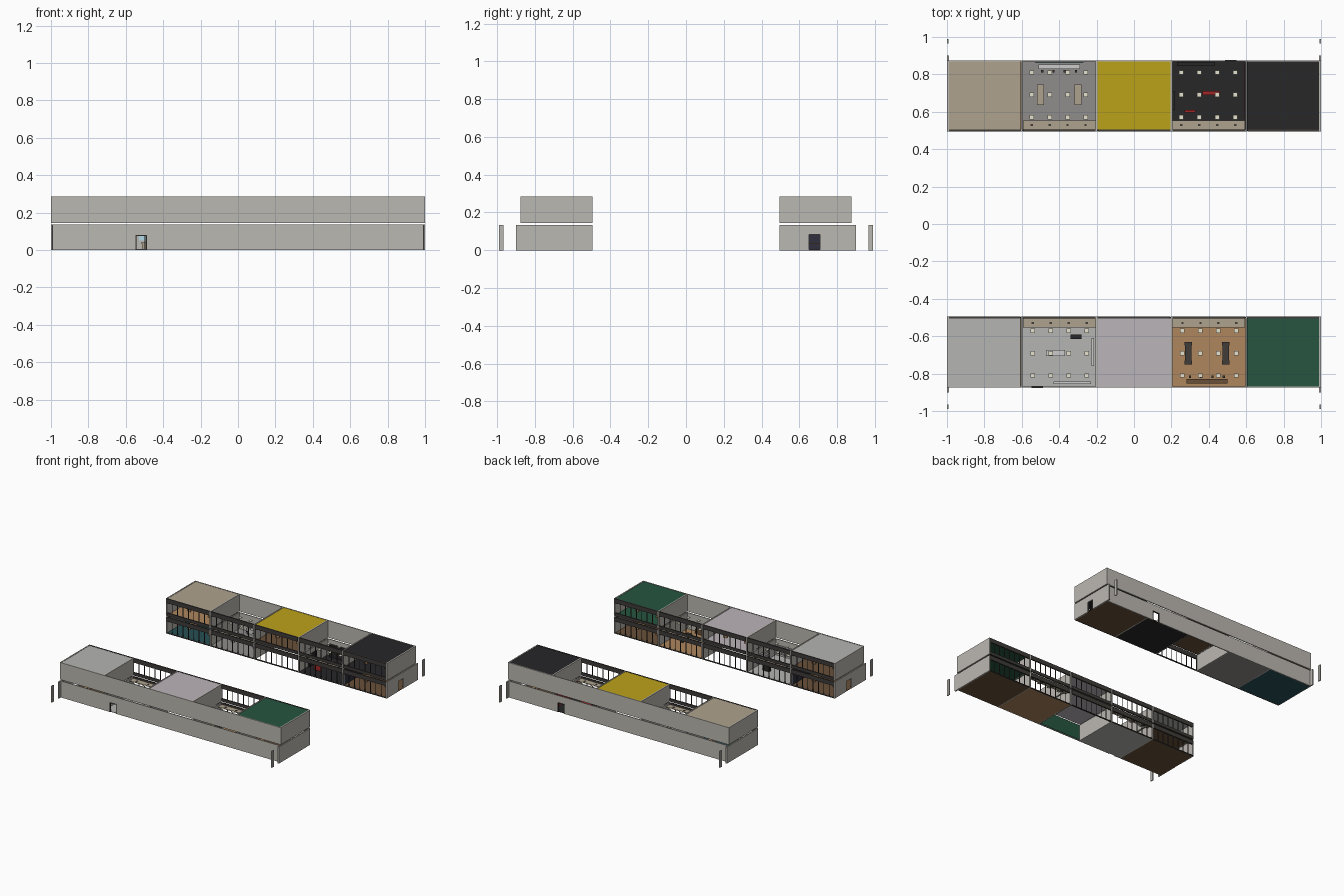
import bpy, bmesh

if "Cube" in bpy.data.objects:
    bpy.data.objects.remove(bpy.data.objects["Cube"])

mats = {}
PAL = {
    'wall': (.50, .48, .44), 'dark': (.05, .045, .04), 'black': (.02, .02, .022), 'navy': (.03, .03, .05),
    'beige': (.42, .36, .27), 'yellow': (.5, .36, .01), 'pale': (.46, .46, .45), 'lilac': (.5, .46, .49),
    'green': (.02, .09, .05), 'grey': (.28, .27, .26), 'wood': (.42, .24, .11), 'brown': (.14, .08, .04),
    'teal': (.02, .08, .09), 'cream': (.8, .76, .62), 'red': (.35, .02, .02), 'white': (.75, .75, .75),
    'blue': (.45, .7, .8),
}


def mat(c):
    if c not in mats:
        mats[c] = bpy.data.materials.new(c)
        mats[c].diffuse_color = (*PAL[c], 1)
    return mats[c]


def boxes(name, items, colour, s):
    """One object of boxes (x0,x1,y0,y1,z0,z1) in north row space; s=-1 turns it half round."""
    bm = bmesh.new()
    for x0, x1, y0, y1, z0, z1 in items:
        for v in bmesh.ops.create_cube(bm, size=1)['verts']:
            v.co.x = s * (x0 + (v.co.x + .5) * (x1 - x0))
            v.co.y = s * (y0 + (v.co.y + .5) * (y1 - y0))
            v.co.z = z0 + (v.co.z + .5) * (z1 - z0)
    me = bpy.data.meshes.new(name)
    bm.to_mesh(me)
    bm.free()
    ob = bpy.data.objects.new(name, me)
    bpy.context.collection.objects.link(ob)
    me.materials.append(mat(colour))
    return ob


LEVELS = [('lower', 0, .135), ('upper', .145, .285)]


def shell(row, s):
    # back walls, the lower one with a service door opening
    boxes(row + '_lower_back_wall', [(-1, .49, .868, .875, 0, .135), (.545, 1, .868, .875, 0, .135),
                                     (.49, .545, .868, .875, .078, .135)], 'wall', s)
    boxes(row + '_upper_back_wall', [(-1, 1, .868, .875, .145, .285)], 'wall', s)
    # end walls with side door, and gate posts
    boxes(row + '_lower_end_wall', [(-1, -.99, .495, .9, 0, .135), (.99, 1, .495, .65, 0, .135),
                                    (.99, 1, .71, .9, 0, .135), (.99, 1, .65, .71, .083, .135)], 'wall', s)
    boxes(row + '_upper_end_wall', [(x, x + .01, .495, .875, .145, .285) for x in (-1, .99)], 'wall', s)
    boxes(row + '_gate_post', [(x, x + .008, .965, .99, 0, .135) for x in (-1, .992)], 'wall', s)
    # party walls between the five bays
    for lv, z0, z1 in LEVELS:
        boxes(f'{row}_{lv}_party_wall', [(x - .005, x + .005, .495, .87, z0, z1)
                                         for x in (-.6, -.2, .2, .6)], 'wall', s)
    # shop fronts: fascia, sill, transom and mullions
    for lv, z0, z1 in LEVELS:
        sill = .006 if lv == 'lower' else .024
        parts = []
        for i in range(5):
            a, b = -.993 + .4 * i, -.607 + .4 * i
            a, b = (a, b + .002)
            parts += [(a, b, .494, .504, z1 - .035, z1), (a, b, .494, .504, z0, z0 + sill)]
            for k in range(9):
                x = a + (b - a) * k / 8
                parts.append((x - .002, x + .002, .497, .502, z0 + sill, z1 - .035))
        boxes(f'{row}_{lv}_shop_front', parts, 'dark', s)


def bay(i, s):
    """x range of bay i (0..4 from world left) in row space."""
    a, b = -.994 + .4 * i, -.606 + .4 * i
    return (a, b) if s > 0 else (-b, -a)


def lining(row, s, i, lv, colour):
    # coloured panelling on the back of a shop
    a, b = bay(i, s)
    z0, z1 = LEVELS[lv][1:]
    if lv == 0 and i == (4 if s > 0 else 0):
        boxes(f'{row}_side_panel', [(.606, .609, .51, .865, .004, .13)], 'navy', s)
    boxes(f'{row}_bay{i}_back_panel', [(a + .004, b - .004, .863, .867, z0 + .004, z1 - .006)], colour, s)


def roof(row, s, i, colour):
    a, b = bay(i, s)
    boxes(f'{row}_bay{i}_roof', [(a, b, .504, .868, .278, .283)], colour, s)


def floor(row, s, i, colour, lv=0):
    a, b = bay(i, s)
    z = LEVELS[lv][1]
    boxes(f'{row}_bay{i}_{LEVELS[lv][0]}_floor', [(a - .004, b + .004, .502, .87, z, z + .004)], colour, s)


def ceiling_fittings(row, s, i):
    # ceiling light panels and the soffit behind the shop front
    a, b = bay(i, s)
    xs = [a + .047 + k * .096 for k in range(4)]
    boxes(f'{row}_bay{i}_light_panel', [(x - .012, x + .012, y - .012, y + .012, .126, .13)
                                        for x in xs for y in (.57, .69, .81)], 'cream', s)
    boxes(f'{row}_bay{i}_soffit', [(a, b, .504, .553, .116, .121)], 'beige', s)
    boxes(f'{row}_bay{i}_spotlight', [(x - .006, x + .006, .523, .535, .11, .1235) for x in xs], 'dark', s)


def tables(name, s, xs, colour, z=0):
    # long display tables on two end legs
    parts = []
    for x in xs:
        parts += [(x - .018, x + .018, .635, .745, z + .034, z + .039)]
        parts += [(x - .014, x + .014, y, y + .008, z + .004, z + .034) for y in (.642, .73)]
    boxes(name, parts, colour, s)


def counter(name, s, x0, x1, colour, z=0, stools=True):
    # counter near the back wall with a row of stools
    boxes(name, [(x0, x1, .83, .852, z + .004, z + .04)], colour, s)
    if stools:
        parts = []
        for k in range(4):
            x = x0 + .02 + (x1 - x0 - .04) * k / 3
            parts += [(x - .006, x + .006, .811, .823, z + .025, z + .029),
                      (x - .0015, x + .0015, .8155, .8185, z + .004, z + .025)]
        boxes(name + '_stools', parts, 'dark', s)


rows = [
    # name, turn, roofs, lower floors, lower linings, upper floors, upper linings
    ('north', 1, {0: 'beige', 2: 'yellow', 4: 'black'}, {0: 'teal', 1: 'grey', 3: 'black', 4: 'brown'},
     {0: 'teal', 2: 'brown', 4: 'wood'}, {0: 'wood', 2: 'brown', 4: 'black'}, {0: 'wood', 2: 'pale', 4: 'black'}),
    ('south', -1, {0: 'pale', 2: 'lilac', 4: 'green'}, {0: 'brown', 1: 'pale', 3: 'wood', 4: 'brown'},
     {0: 'wood', 2: 'green', 4: 'wood'}, {0: 'brown', 2: 'lilac', 4: 'green'}, {0: 'wood', 2: 'lilac', 4: 'wood'}),
]
for row, s, roofs, floors, linings, ufloors, ulinings in rows:
    shell(row, s)
    for i, c in roofs.items():
        roof(row, s, i, c)
    for lv, group in ((0, floors), (1, ufloors)):
        for i, c in group.items():
            floor(row, s, i, c, lv)
    for lv, group in ((0, linings), (1, ulinings)):
        for i, c in group.items():
            lining(row, s, i, lv, c)
    for i in (1, 3):
        ceiling_fittings(row, s, i)
    # fittings of the roofed shops
    for lv, bays in ((0, (0, 4)), (1, (0, 2, 4))):
        for i in bays:
            a, b = bay(i, s)
            z = LEVELS[lv][1]
            tables(f'{row}_{LEVELS[lv][0]}_bay{i}_table', s, (a + .1, b - .1), 'wood', z)
            counter(f'{row}_{LEVELS[lv][0]}_bay{i}_counter', s, a + .08, b - .08, 'brown', z)

# cafes in the open bays
tables('north_cafe_table', 1, (-.5, -.3), 'beige')
counter('north_cafe_counter', 1, -.51, -.29, 'white')
boxes('north_cafe_menu_panel', [(-.53, -.27, .86, .866, .05, .075)], 'blue', 1)
tables('south_cafe_table', -1, (-.29, -.49), 'dark')
boxes('south_cafe_table_end', [(x - .02, x + .02, y, y + .02, .036, .041)
                               for x in (-.29, -.49) for y in (.63, .73)], 'dark', -1)
counter('south_cafe_counter', -1, -.5, -.28, 'brown')

# fittings of the two display shops
boxes('red_display', [(.365, .46, .69, .712, .004, .045), (.27, .33, .596, .61, .004, .045)], 'red', 1)
boxes('red_wall_panel', [(.59, .594, .56, .86, .01, .12)], 'red', 1)
boxes('black_shelves', [(.23, .43, .845, .866, .004, .1), (.207, .22, .61, .71, .004, .1)], 'black', 1)
boxes('white_display_table', [(.37, .47, .675, .705, .033, .038), (.375, .385, .68, .7, .004, .033),
                              (.455, .465, .68, .7, .004, .033)], 'white', -1)
boxes('black_desk', [(.28, .34, .59, .615, .004, .045)], 'black', -1)
boxes('white_shelves', [(.23, .43, .842, .856, z, z + .006) for z in (.03, .06, .09)]
      + [(.215, .228, .61, .76, z, z + .006) for z in (.03, .06, .09)], 'white', -1)
# service door leaves standing open outside
for row, s in (('north', 1), ('south', -1)):
    boxes(row + '_service_door_frame', [(.487, .491, .866, .878, 0, .078), (.544, .548, .866, .878, 0, .078),
                                        (.487, .548, .866, .878, .075, .079)], 'dark', s)

for m in bpy.data.materials:
    if m.users and not m.is_grease_pencil:
        m.use_nodes = True
        m.node_tree.nodes["Principled BSDF"].inputs["Base Color"].default_value = m.diffuse_color
